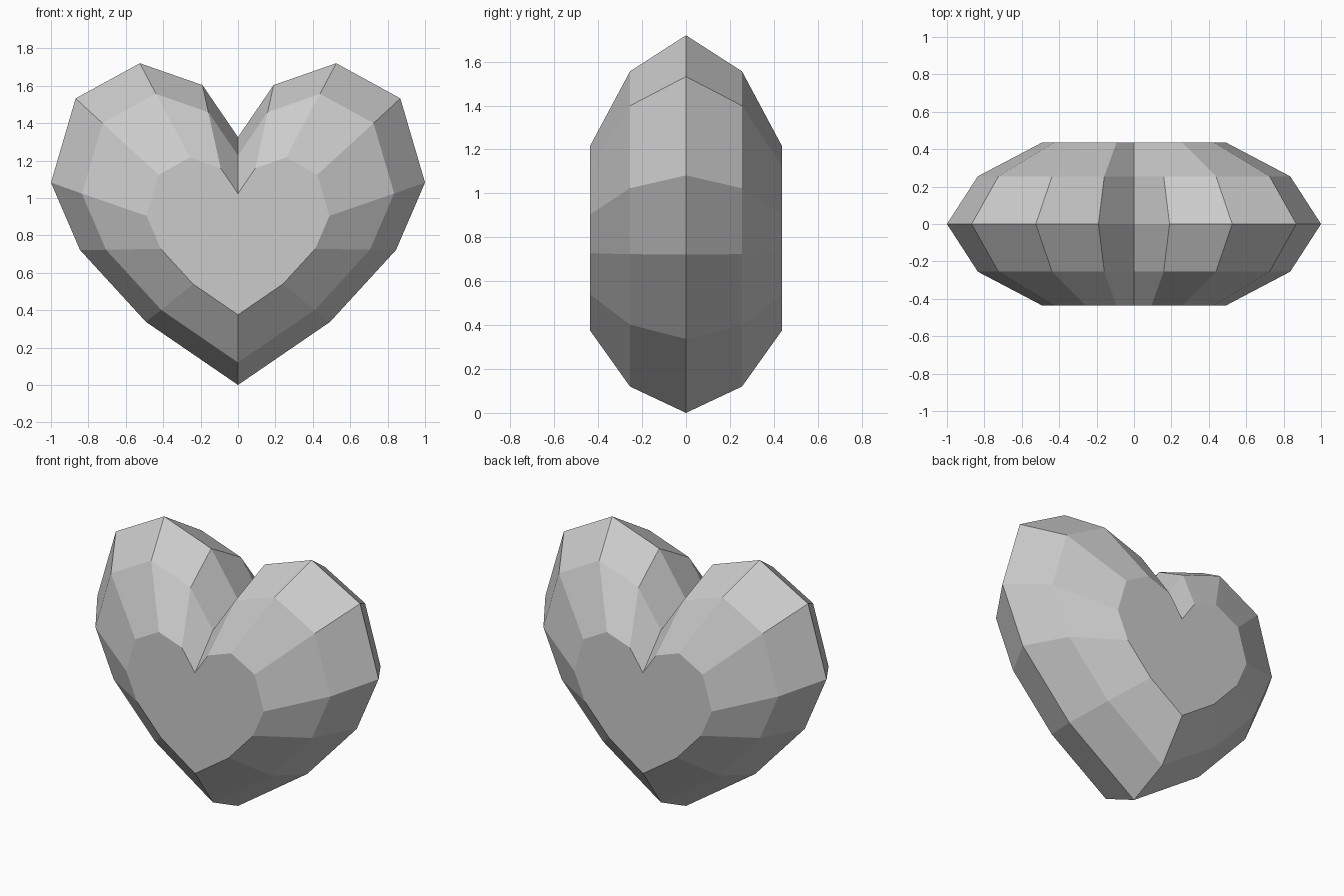
import bpy, bmesh

if "Cube" in bpy.data.objects:
    bpy.data.objects.remove(bpy.data.objects["Cube"])

# Right half of the heart outline (x, z), bottom tip up to the cleft
half = [(0, 0), (0.492, 0.337), (0.845, 0.722), (1.0, 1.082),
        (0.868, 1.532), (0.525, 1.72), (0.19, 1.603), (0, 1.325)]
outline = half + [(-x, z) for x, z in reversed(half[1:-1])]

# Rings from front to back: (y, scale, z offset)
rings = [(-0.437, 0.489, 0.375), (-0.255, 0.835, 0.12), (0, 1, 0),
         (0.255, 0.835, 0.12), (0.437, 0.489, 0.375)]

bm = bmesh.new()
loops = [[bm.verts.new((x * s, y, z * s + dz)) for x, z in outline]
         for y, s, dz in rings]

# Bevel facets between neighbouring rings
n = len(outline)
for a, b in zip(loops, loops[1:]):
    for i in range(n):
        j = (i + 1) % n
        bm.faces.new((a[i], a[j], b[j], b[i]))

# Flat front and back faces
bm.faces.new(loops[0])
bm.faces.new(loops[-1])
bmesh.ops.recalc_face_normals(bm, faces=bm.faces[:])

mesh = bpy.data.meshes.new("heart_gem")
bm.to_mesh(mesh)
bm.free()
heart = bpy.data.objects.new("heart_gem", mesh)
bpy.context.collection.objects.link(heart)
